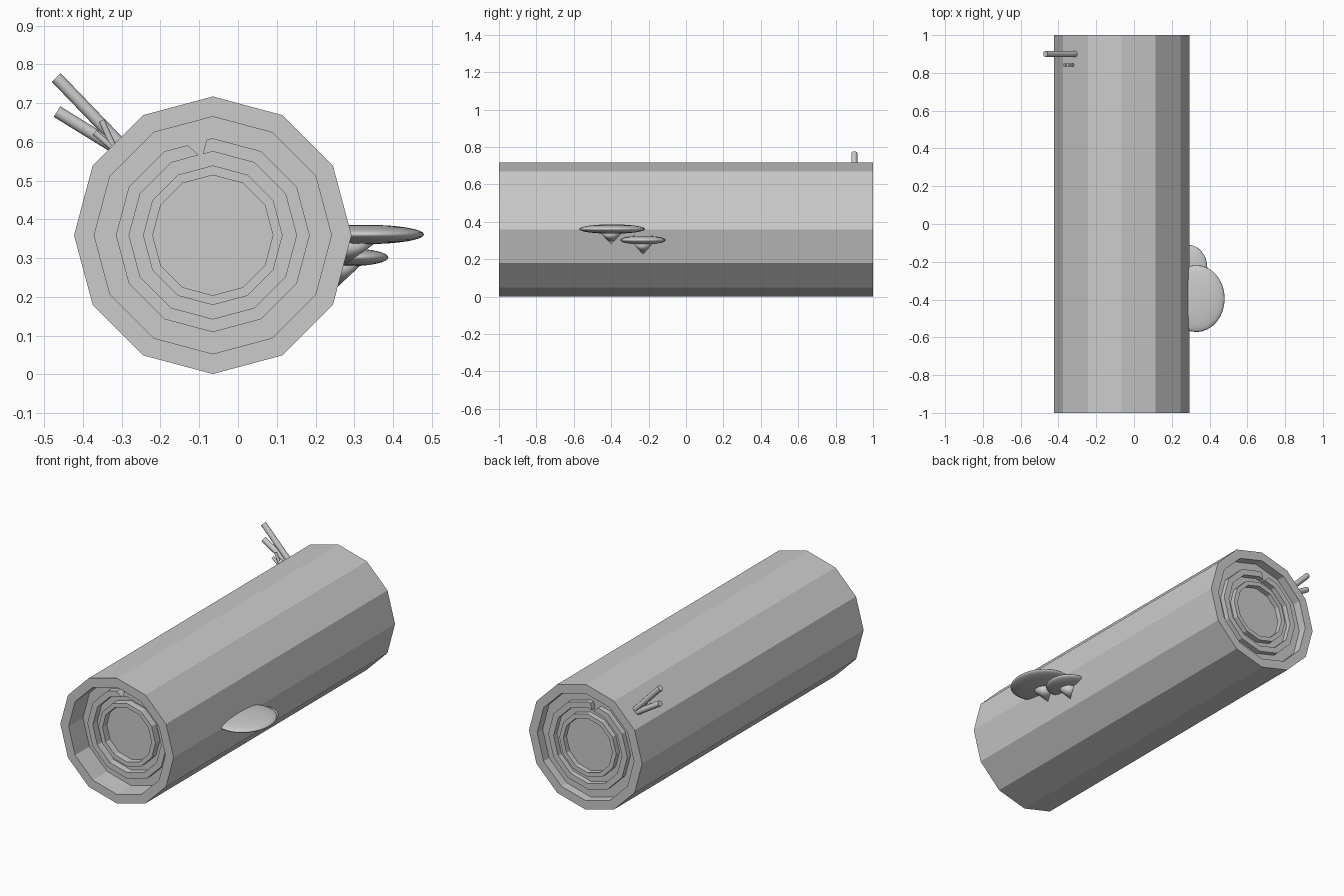
import bpy, bmesh, math
from mathutils import Vector

if "Cube" in bpy.data.objects:
    bpy.data.objects.remove(bpy.data.objects["Cube"])

CX, CZ, N = -0.065, 0.359, 12


def finish(bm, name, smooth=False):
    bmesh.ops.remove_doubles(bm, verts=bm.verts, dist=1e-5)
    bmesh.ops.recalc_face_normals(bm, faces=bm.faces)
    me = bpy.data.meshes.new(name)
    bm.to_mesh(me)
    bm.free()
    for p in me.polygons:
        p.use_smooth = smooth
    ob = bpy.data.objects.new(name, me)
    bpy.context.collection.objects.link(ob)
    return ob


def circle(r, start=0):
    return [(r * math.cos(math.radians(start + 360 * i / N)),
             r * math.sin(math.radians(start + 360 * i / N))) for i in range(N)]


def ring(name, outer, inner, y0, y1, closed=True):
    """Solid band between two matching outlines, extruded along y."""
    bm = bmesh.new()
    rows = [[bm.verts.new((CX + x, y, CZ + z)) for x, z in pts]
            for pts, y in ((outer, y0), (outer, y1), (inner, y1), (inner, y0))]
    n = len(outer)
    for i in range(n if closed else n - 1):
        j = (i + 1) % n
        for a in range(4):
            b = (a + 1) % 4
            bm.faces.new((rows[a][i], rows[a][j], rows[b][j], rows[b][i]))
    if not closed:
        for i in (0, n - 1):
            bm.faces.new([r[i] for r in rows])
    return finish(bm, name)


# Log: lathed 12-sided shell with recessed ends (deeper at the front)
bm = bmesh.new()
profile = [(0.306, -0.87), (0.306, -1), (0.358, -1), (0.358, 1), (0.306, 1), (0.306, 0.95)]
rows = [[bm.verts.new((CX + x, y, CZ + z)) for x, z in circle(r)] for r, y in profile]
for a, b in zip(rows, rows[1:]):
    for i in range(N):
        j = (i + 1) % N
        bm.faces.new((a[i], a[j], b[j], b[i]))
bm.faces.new(rows[0])
bm.faces.new(rows[-1])
finish(bm, "log_bark")

# Growth rings on both ends; the outer one has a wedge-shaped crack
crack_outer = [(-0.065, 0.232)] + circle(0.25, 120) + [(-0.016, 0.246)]
crack_inner = [(-0.036, 0.207)] + circle(0.216, 120) + [(-0.026, 0.209)]
for end, y0, y1 in (("front", -0.91, -0.86), ("back", 0.94, 0.98)):
    ring(end + "_outer_growth_ring", crack_outer, crack_inner, y0, y1, closed=False)
    ring(end + "_inner_growth_ring", circle(0.18), circle(0.155), y0, y1)


# Bracket mushrooms: flattened cap with a pointed stem against the bark
def mushroom(name, center, size, apex, top, r):
    bm = bmesh.new()
    bmesh.ops.create_uvsphere(bm, u_segments=32, v_segments=16, radius=1)
    for v in bm.verts:
        v.co = Vector(center) + Vector([a * b for a, b in zip(v.co, size)])
    finish(bm, name + "_cap", True)
    bm = bmesh.new()
    tip = bm.verts.new(apex)
    loop = [bm.verts.new((top[0] + r * math.cos(t), top[1] + r * math.sin(t), top[2]))
            for t in [math.tau * i / 24 for i in range(24)]]
    for i in range(24):
        bm.faces.new((tip, loop[i], loop[(i + 1) % 24]))
    bm.faces.new(loop)
    finish(bm, name + "_stem", True)


mushroom("large_mushroom", (0.33, -0.395, 0.361), (0.15, 0.177, 0.025),
         (0.272, -0.4, 0.28), (0.305, -0.4, 0.35), 0.065)
mushroom("small_mushroom", (0.285, -0.23, 0.302), (0.103, 0.12, 0.023),
         (0.256, -0.23, 0.225), (0.27, -0.23, 0.292), 0.058)


# Twigs
def twig(name, a, b, r):
    a, b = Vector(a), Vector(b)
    bm = bmesh.new()
    bmesh.ops.create_cone(bm, cap_ends=True, segments=12, radius1=r, radius2=r,
                          depth=(b - a).length)
    rot = (b - a).to_track_quat('Z', 'Y')
    for v in bm.verts:
        v.co = rot @ v.co + (a + b) / 2
    ob = finish(bm, name, True)
    bpy.context.view_layer.objects.active = ob
    ob.select_set(True)
    bpy.ops.object.shade_smooth_by_angle(angle=math.radians(40))
    ob.select_set(False)


twig("long_twig", (-0.29, 0.9, 0.58), (-0.469, 0.9, 0.766), 0.016)
twig("low_twig", (-0.3, 0.9, 0.575), (-0.467, 0.9, 0.678), 0.016)
twig("small_twig_upright", (-0.318, 0.842, 0.58), (-0.352, 0.842, 0.655), 0.008)
twig("small_twig_leaning", (-0.318, 0.842, 0.58), (-0.37, 0.842, 0.624), 0.008)
